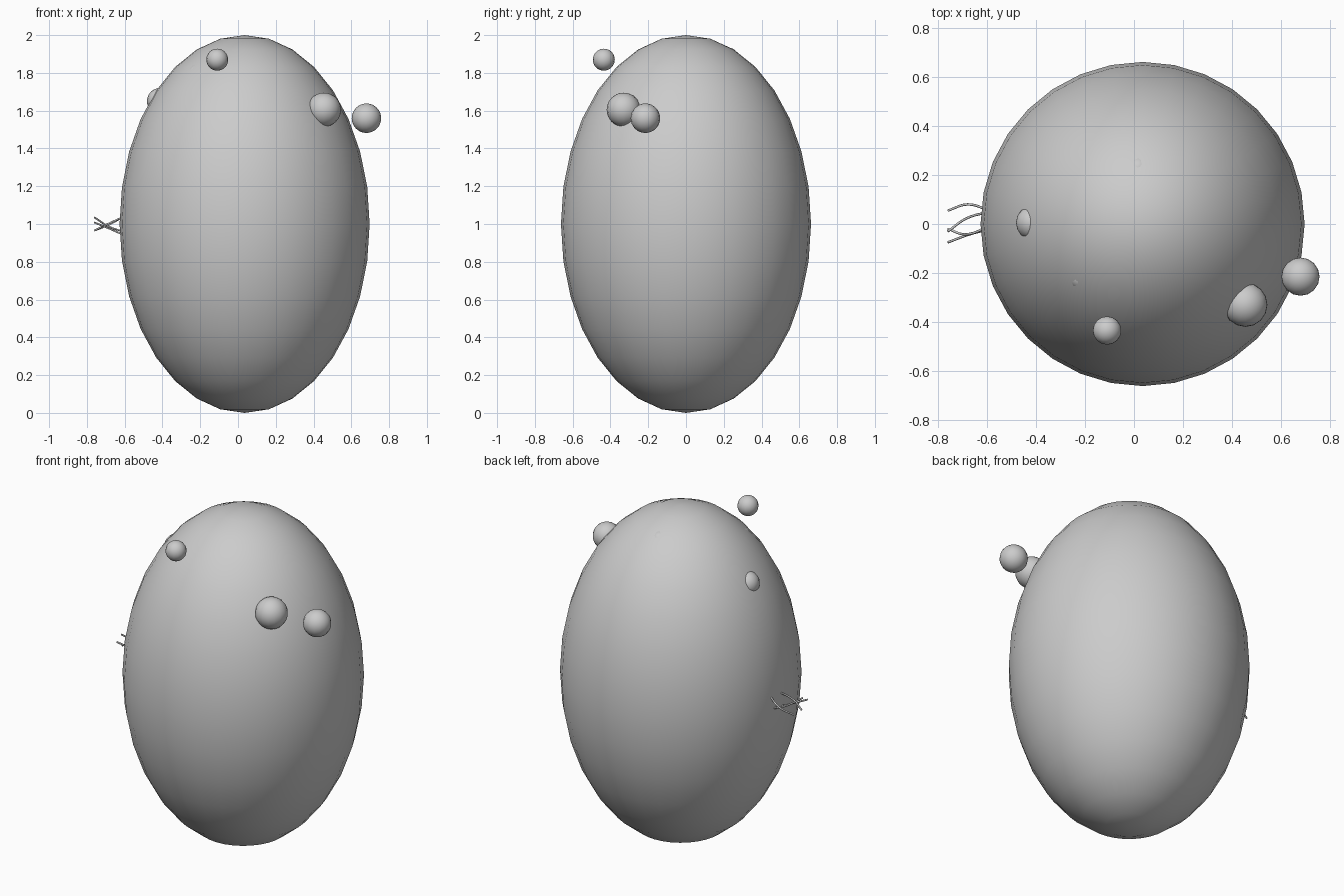
import bpy
from mathutils import Vector

if "Cube" in bpy.data.objects:
    bpy.data.objects.remove(bpy.data.objects["Cube"])

# Single plain grey
grey = bpy.data.materials.new("plain grey")
grey.use_nodes = True
colour = (0.6, 0.6, 0.6, 1)
grey.diffuse_color = colour
grey.node_tree.nodes["Principled BSDF"].inputs["Base Color"].default_value = colour


def ball(name, centre, size, segments, rings):
    bpy.ops.mesh.primitive_uv_sphere_add(segments=segments, ring_count=rings, radius=1, location=centre)
    obj = bpy.context.object
    obj.name = name
    obj.scale = size
    bpy.ops.object.transform_apply(location=False, rotation=False, scale=True)
    bpy.ops.object.shade_smooth()
    obj.data.materials.append(grey)
    return obj


def wire(name, points, radius):
    curve = bpy.data.curves.new(name, "CURVE")
    curve.dimensions = "3D"
    curve.bevel_depth = radius
    curve.bevel_resolution = 1
    curve.resolution_u = 6
    curve.use_fill_caps = True
    spline = curve.splines.new("BEZIER")
    spline.bezier_points.add(len(points) - 1)
    for knot, p in zip(spline.bezier_points, points):
        knot.co = Vector(p)
        knot.handle_left_type = knot.handle_right_type = "AUTO"
    curve.materials.append(grey)
    obj = bpy.data.objects.new(name, curve)
    bpy.context.collection.objects.link(obj)


# Egg-shaped body
ball("body", (0.035, 0, 1), (0.662, 0.662, 1), 32, 16)

# Floating and half-sunk balls
for name, centre, r in [
    ("front_ball", (-0.11, -0.435, 1.87), 0.058),
    ("side_ball", (0.68, -0.215, 1.56), 0.078),
    ("sunk_ball", (0.455, -0.33, 1.605), 0.09),
    ("side_bump", (-0.412, 0.005, 1.65), 0.07),
    ("front_bump", (-0.207, -0.213, 1.785), 0.065),
    ("top_bump", (0.018, 0.222, 1.876), 0.058),
]:
    ball(name, centre, (r, r, r), 16, 16)

# Thin curved whiskers
for name, points in [
    ("whisker_a", [(-0.59, 0.055, 1.05), (-0.68, 0.08, 0.998), (-0.76, 0.055, 0.965)]),
    ("whisker_b", [(-0.59, 0.05, 0.955), (-0.68, 0.025, 0.985), (-0.76, -0.03, 1.035)]),
    ("whisker_c", [(-0.59, -0.01, 1.045), (-0.69, -0.042, 1.0), (-0.76, -0.02, 0.965)]),
    ("whisker_d", [(-0.59, -0.02, 0.935), (-0.68, -0.045, 0.975), (-0.76, -0.075, 1.008)]),
]:
    wire(name, points, 0.005)
